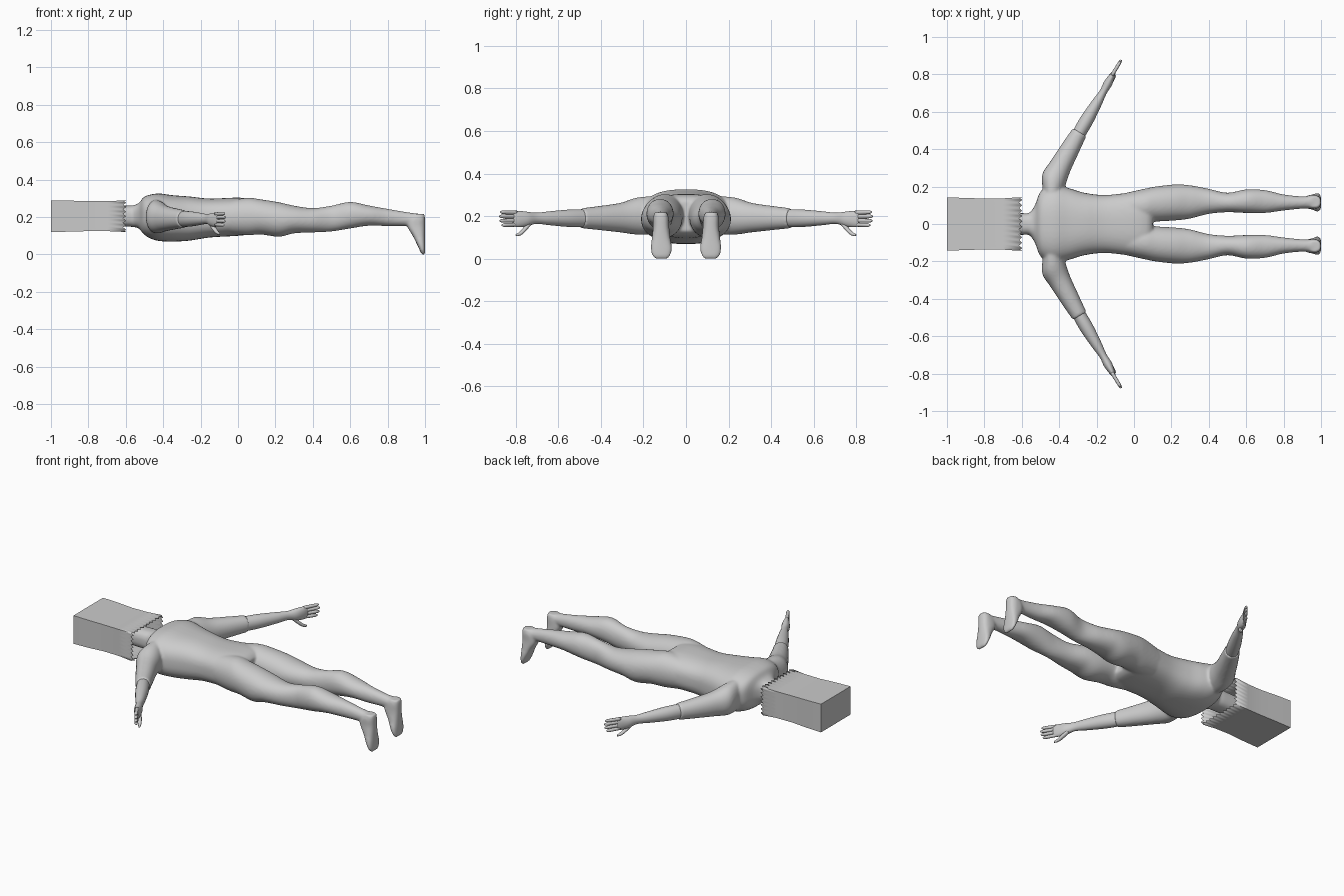
import bpy, bmesh, math
from mathutils import Vector

if "Cube" in bpy.data.objects:
    bpy.data.objects.remove(bpy.data.objects["Cube"])

grey = bpy.data.materials.new("plain grey")
grey.diffuse_color = (0.6, 0.6, 0.6, 1)
grey.use_nodes = True
grey.node_tree.nodes["Principled BSDF"].inputs["Base Color"].default_value = grey.diffuse_color


def spline(rows, t):
    """Catmull-Rom sample through the section rows."""
    i = min(int(t), len(rows) - 2)
    f = t - i
    p0, p1 = rows[max(i - 1, 0)], rows[i]
    p2, p3 = rows[i + 1], rows[min(i + 2, len(rows) - 1)]
    return [0.5 * (2 * b + (c - a) * f + (2 * a - 5 * b + 4 * c - d) * f * f
                   + (3 * b - a - 3 * c + d) * f ** 3)
            for a, b, c, d in zip(p0, p1, p2, p3)]


def loft(bm, rows, u, v, power=2.0, sides=32, steps=6, mirror=1):
    """Skin superellipse sections; each row is x, y, z, half size on u, half size on v."""
    rings = []
    for k in range((len(rows) - 1) * steps + 1):
        x, y, z, a, b = spline(rows, k / steps)
        ring = []
        for j in range(sides):
            th = math.tau * j / sides
            c, s = math.cos(th), math.sin(th)
            pu = math.copysign(abs(c) ** (2 / power), c) * a
            pv = math.copysign(abs(s) ** (2 / power), s) * b
            p = Vector((x, y, z)) + u * pu + v * pv
            ring.append(bm.verts.new((p.x, p.y * mirror, p.z)))
        rings.append(ring)
    for r0, r1 in zip(rings, rings[1:]):
        for j in range(sides):
            n = (j + 1) % sides
            bm.faces.new((r0[j], r0[n], r1[n], r1[j]))
    bm.faces.new(rings[0])
    bm.faces.new(rings[-1])


def finish(bm, name, smooth=True):
    bmesh.ops.recalc_face_normals(bm, faces=bm.faces)
    for f in bm.faces:
        f.smooth = smooth
    mesh = bpy.data.meshes.new(name)
    bm.to_mesh(mesh)
    bm.free()
    mesh.materials.append(grey)
    ob = bpy.data.objects.new(name, mesh)
    bpy.context.collection.objects.link(ob)
    return ob


X, Y, Z = Vector((1, 0, 0)), Vector((0, 1, 0)), Vector((0, 0, 1))
ACROSS = Vector((0.86, -0.506, 0))      # across the arm, level with the ground

torso = [(-.70, 0, .205, .055, .055), (-.60, 0, .205, .058, .056),
         (-.56, 0, .205, .06, .058), (-.53, 0, .207, .10, .068),
         (-.505, 0, .208, .165, .098), (-.47, 0, .203, .195, .117),
         (-.42, 0, .199, .207, .127), (-.35, 0, .193, .192, .124),
         (-.26, 0, .192, .166, .118), (-.15, 0, .195, .155, .104),
         (0, 0, .202, .17, .102), (.07, 0, .202, .17, .092), (.10, 0, .2, .13, .07)]
leg = [(-.05, .09, .2, .075, .088), (.05, .097, .203, .09, .1),
       (.12, .107, .201, .094, .094), (.22, .115, .187, .096, .092),
       (.30, .118, .187, .089, .074), (.40, .121, .183, .067, .065),
       (.50, .115, .192, .052, .069), (.60, .122, .21, .063, .071),
       (.70, .12, .208, .061, .054), (.80, .115, .198, .043, .046),
       (.90, .115, .19, .033, .037), (.96, .118, .185, .036, .034)]
foot = [(.968, .118, .217, .03, .03), (.957, .118, .19, .043, .037),
        (.953, .117, .15, .047, .038), (.967, .117, .10, .033, .043),
        (.98, .116, .05, .021, .05), (.988, .116, .015, .013, .043),
        (.991, .116, 0, .009, .028)]
upper_arm = [(-.44, .15, .205, .055, .09), (-.43, .23, .2, .07, .087),
             (-.395, .305, .193, .06, .07), (-.34, .405, .191, .051, .057),
             (-.29, .492, .19, .042, .047)]

# Body: overlapping torso, legs, feet and upper arms fused into one soft skin
bm = bmesh.new()
loft(bm, torso, Y, Z, 2.6, 48)
for side in (1, -1):
    loft(bm, leg, Y, Z, 2.1, mirror=side)
    loft(bm, foot, X, Y, 2.6, mirror=side)
    loft(bm, upper_arm, ACROSS, Z, 2.1, mirror=side)
body = finish(bm, "body")
fuse = body.modifiers.new("fuse", 'REMESH')
fuse.mode = 'VOXEL'
fuse.voxel_size = 0.007
fuse.use_smooth_shade = True
soften = body.modifiers.new("soften", 'SMOOTH')
soften.factor = 0.5
soften.iterations = 8

# Forearms with hands: palm upright, thumb pointing down
forearm = [(-.31, .455, .19, .034, .039), (-.285, .50, .19, .036, .042),
           (-.25, .56, .19, .036, .04), (-.2, .645, .19, .028, .032),
           (-.165, .705, .19, .02, .026), (-.14, .75, .186, .023, .035),
           (-.12, .787, .186, .017, .038), (-.107, .812, .187, .009, .034)]
thumb = [(-.15, .73, .172, .012, .014), (-.128, .757, .14, .013, .013),
         (-.112, .778, .119, .01, .01), (-.1, .798, .111, .005, .005)]
for side, label in ((1, "left"), (-1, "right")):
    bm = bmesh.new()
    loft(bm, forearm, ACROSS, Z, mirror=side, sides=24)
    loft(bm, thumb, ACROSS, Z, mirror=side, sides=12, steps=3)
    for z, reach in ((.216, .93), (.198, 1.0), (.179, .97), (.16, .85)):
        finger = [(-.118 + .05 * t * reach, .795 + .082 * t * reach, z + (z - .187) * .1 * t, r, r)
                  for t, r in ((0, .0095), (.5, .0095), (.85, .0085), (1, .004))]
        loft(bm, finger, ACROSS, Z, mirror=side, sides=12, steps=3)
    finish(bm, label + "_forearm_and_hand")

# Paper bag over the head: pinched box, open end cut in a zigzag
WIDE, TALL = 20, 14
outline = ([(-1 + 2 * i / WIDE, -1) for i in range(WIDE)]
           + [(1, -1 + 2 * i / TALL) for i in range(TALL)]
           + [(1 - 2 * i / WIDE, 1) for i in range(WIDE)]
           + [(-1, 1 - 2 * i / TALL) for i in range(TALL)])
bm = bmesh.new()
rings = []
for x, hy, hz in ((-1, .141, .085), (-.9, .14, .083), (-.8, .135, .08),
                  (-.7, .137, .08), (-.61, .143, .084)):
    tooth = .012 if x == -.61 else 0
    rings.append([bm.verts.new((x + tooth * (1 if i % 2 else -.4), a * hy, .205 + b * hz))
                  for i, (a, b) in enumerate(outline)])
for r0, r1 in zip(rings, rings[1:]):
    for i in range(len(outline)):
        n = (i + 1) % len(outline)
        bm.faces.new((r0[i], r0[n], r1[n], r1[i]))
bm.faces.new(rings[0])
bag = finish(bm, "paper_bag")
bpy.context.view_layer.objects.active = bag
bag.select_set(True)
bpy.ops.object.shade_smooth_by_angle(angle=math.radians(30))
paper = bag.modifiers.new("paper", 'SOLIDIFY')
paper.thickness = 0.003
paper.offset = -1
